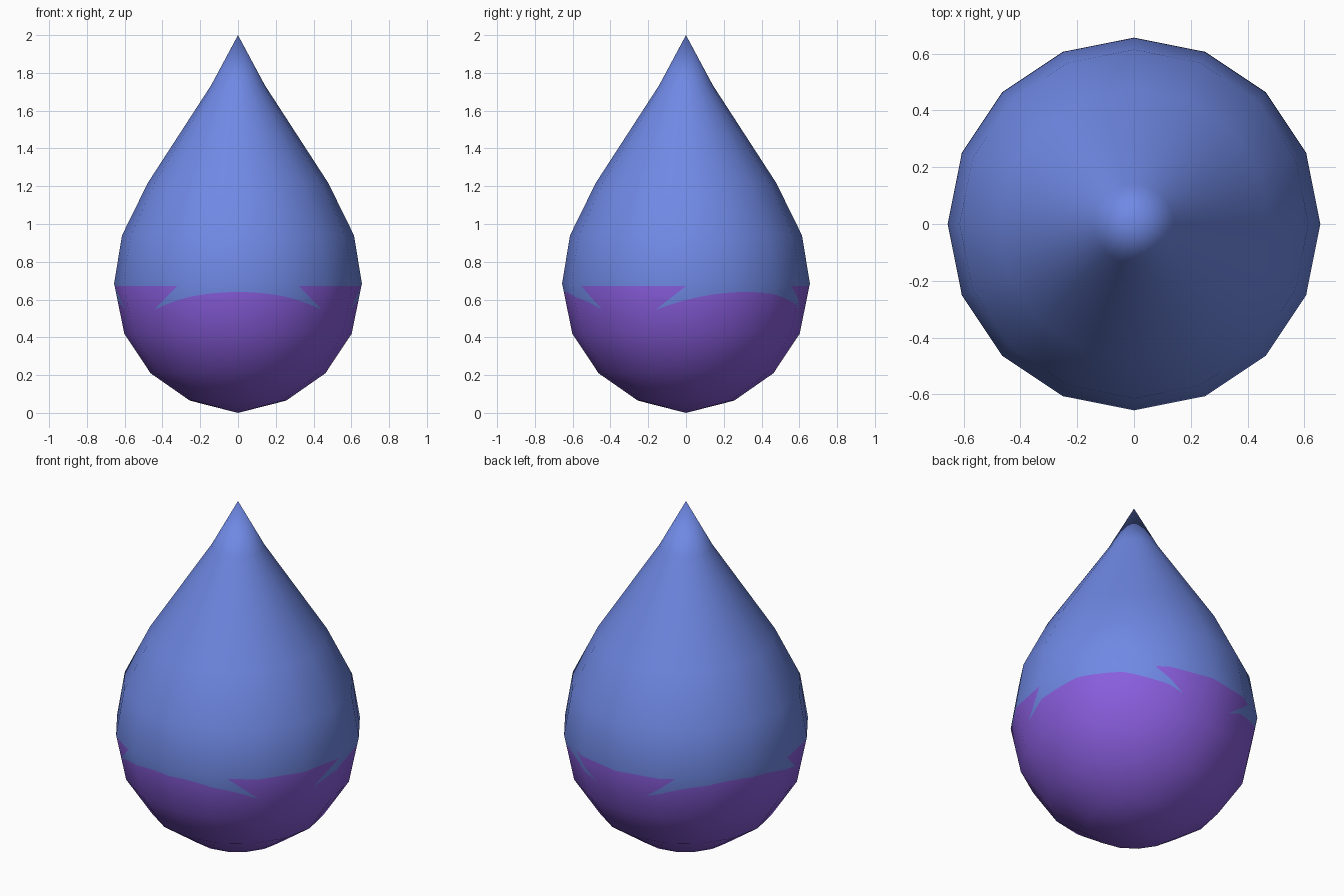
import bpy, bmesh, math
from mathutils import Vector

if "Cube" in bpy.data.objects:
    bpy.data.objects.remove(bpy.data.objects["Cube"])

SIDES, SPLIT = 16, 15
COLS = SIDES * SPLIT
CREST = 0.672
# radius, height of each ring from the bottom to the tip
PROFILE = [(0, 0), (0.255, 0.065), (0.463, 0.21), (0.602, 0.42), (0.656, 0.685),
           (0.614, 0.94), (0.478, 1.217), (0.142, 1.735), (0, 2.0)]
WAVE_SEG = 3  # profile segment that carries the wave line


def material(name, rgb):
    m = bpy.data.materials.new(name)
    m.diffuse_color = (*rgb, 1)
    m.use_nodes = True
    m.node_tree.nodes["Principled BSDF"].inputs["Base Color"].default_value = m.diffuse_color
    return m


def radius_at(z):
    for (r0, z0), (r1, z1) in zip(PROFILE, PROFILE[1:]):
        if z <= z1:
            return r0 + (r1 - r0) * (z - z0) / (z1 - z0)
    return 0


def point(col, z):
    # points lie on the straight sides of a 16-sided ring
    side, part = divmod(col, SPLIT)
    a, b = (2 * math.pi * k / SIDES for k in (side, side + 1))
    t, r = part / SPLIT, radius_at(z)
    return (r * (math.cos(a) * (1 - t) + math.cos(b) * t),
            r * (math.sin(a) * (1 - t) + math.sin(b) * t), z)


def wave(col):
    # three mirrored curling waves; u runs from hump (0) to crest centre (60)
    deg = (col * 360 / COLS + 90) % 120
    u = min(deg, 120 - deg)
    low = 0.64 - 0.095 * (min(u, 45) / 45) ** 2
    t = max(0, min(1, (u - 30) / 15))
    high = CREST + (0.545 - CREST) * t
    return low, high


def heights(col):
    zs = [z for r, z in PROFILE]
    low, high = wave(col)
    return zs[:WAVE_SEG + 1] + [low, high, CREST] + zs[WAVE_SEG + 1:]


def ring_normals():
    out = []
    for i in range(len(PROFILE)):
        if i in (0, len(PROFILE) - 1):
            out.append(Vector((0, -1 if i == 0 else 1)))
            continue
        n = Vector((0, 0))
        for p, q in ((i - 1, i), (i, i + 1)):
            d = Vector(PROFILE[q]) - Vector(PROFILE[p])
            n += Vector((d.y, -d.x)).normalized()
        out.append(n.normalized())
    return out


RN = ring_normals()


def smooth_normal(co):
    for i in range(len(PROFILE) - 1):
        z0, z1 = PROFILE[i][1], PROFILE[i + 1][1]
        if co.z <= z1 + 1e-5:
            n = RN[i].lerp(RN[i + 1], max(0, min(1, (co.z - z0) / (z1 - z0))))
            break
    a = math.atan2(co.y, co.x)
    return Vector((n.x * math.cos(a), n.x * math.sin(a), n.y)).normalized()


# Droplet body: lathe whose band is cut along the wave line
bm = bmesh.new()
grid = [[bm.verts.new(point(c, z)) for z in heights(c)] for c in range(COLS)]
rows = len(grid[0])
BLUE_ROWS = [WAVE_SEG + 1] + list(range(WAVE_SEG + 3, rows - 1))
for c in range(COLS):
    left, right = grid[c], grid[(c + 1) % COLS]
    for k in range(rows - 1):
        f = bm.faces.new((left[k], right[k], right[k + 1], left[k + 1]))
        f.material_index = 0 if k in BLUE_ROWS else 1
        f.smooth = True
bmesh.ops.remove_doubles(bm, verts=bm.verts, dist=1e-5)
bmesh.ops.dissolve_degenerate(bm, dist=1e-6, edges=bm.edges)
mesh = bpy.data.meshes.new("droplet")
bm.to_mesh(mesh)
bm.free()
mesh.materials.append(material("blue", (0.16, 0.25, 0.78)))
mesh.materials.append(material("purple", (0.25, 0.11, 0.72)))
# soft shading across the flat sides
mesh.normals_split_custom_set_from_vertices([smooth_normal(v.co) for v in mesh.vertices])
bpy.context.collection.objects.link(bpy.data.objects.new("droplet", mesh))
